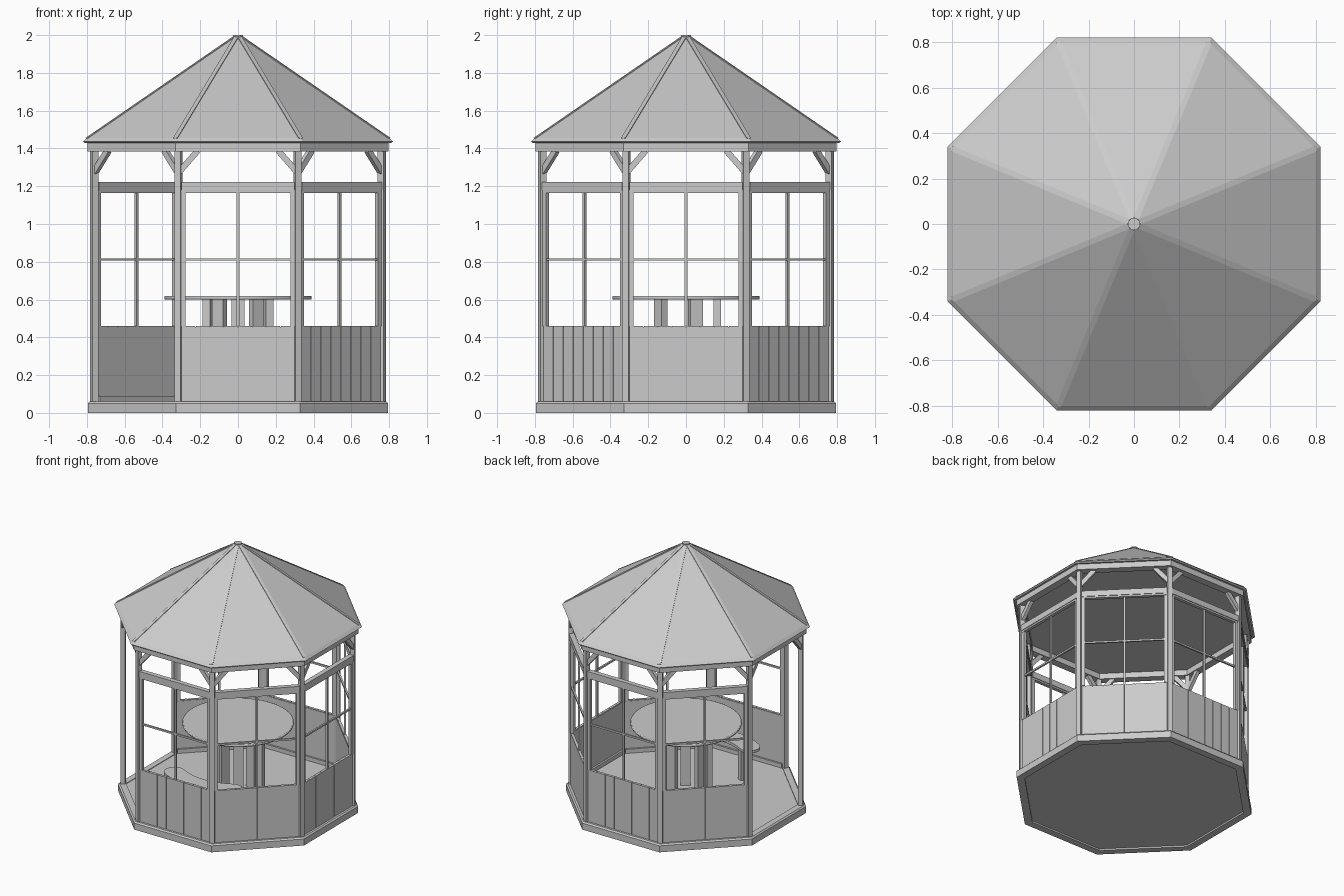
import bpy, bmesh, math
from mathutils import Matrix, Vector

if "Cube" in bpy.data.objects:
    bpy.data.objects.remove(bpy.data.objects["Cube"])

C8 = math.cos(math.pi / 8)
AP = 0.76                      # distance from centre to wall line
WALLS = range(6)               # two of the eight sides are left open


def finish(name, bm):
    bmesh.ops.recalc_face_normals(bm, faces=bm.faces)
    me = bpy.data.meshes.new(name)
    bm.to_mesh(me)
    bm.free()
    ob = bpy.data.objects.new(name, me)
    bpy.context.collection.objects.link(ob)
    return ob


def turn(k):
    return Matrix.Rotation(k * math.pi / 4, 4, 'Z')


def boxes(name, items):
    """items: (matrix, centre, size, tilt about y)"""
    bm = bmesh.new()
    for m, c, s, tilt in items:
        mat = (m @ Matrix.Translation(c) @ Matrix.Rotation(tilt, 4, 'Y')
               @ Matrix.Diagonal((*s, 1)))
        bmesh.ops.create_cube(bm, size=1, matrix=mat)
    return finish(name, bm)


def octagon(name, profile):
    """Sweep a closed (apothem, z) profile round eight sides"""
    bm = bmesh.new()
    rings = []
    for k in range(8):
        a = math.radians(22.5 + 45 * k)
        rings.append([bm.verts.new((r / C8 * math.cos(a), r / C8 * math.sin(a), z))
                      for r, z in profile])
    n = len(profile)
    for k in range(8):
        p, q = rings[k], rings[(k + 1) % 8]
        for i in range(n):
            j = (i + 1) % n
            bm.faces.new((p[i], p[j], q[j], q[i]))
    return finish(name, bm)


def extrude_outline(name, pts, z0, z1):
    bm = bmesh.new()
    f = bm.faces.new([bm.verts.new((x, y, z0)) for x, y in pts])
    r = bmesh.ops.extrude_face_region(bm, geom=[f])
    bmesh.ops.translate(bm, vec=(0, 0, z1 - z0),
                        verts=[v for v in r['geom'] if isinstance(v, bmesh.types.BMVert)])
    return finish(name, bm)


def oct_pts(ap):
    return [(ap / C8 * math.cos(math.radians(22.5 + 45 * k)),
             ap / C8 * math.sin(math.radians(22.5 + 45 * k))) for k in range(8)]


# base and floor
octagon("base_rim", [(0.74, 0), (0.795, 0), (0.795, 0.05), (0.785, 0.06), (0.74, 0.06)])
extrude_outline("floor", oct_pts(0.742), 0.012, 0.055)

# corner posts
corner = [turn(k) @ Matrix.Rotation(math.pi / 8, 4, 'Z') for k in range(8)]
boxes("corner_posts", [(m, (0, -AP / C8, 0.735), (0.034, 0.034, 1.36), 0) for m in corner])

# beam under the eaves
octagon("eave_beam", [(AP - 0.02, 1.385), (AP + 0.037, 1.385), (AP + 0.037, 1.432), (AP - 0.02, 1.432)])

# diagonal braces
boxes("braces", [(turn(k), (s * 0.262, -AP, 1.332), (0.15, 0.026, 0.032), s * math.radians(49))
                 for k in range(8) for s in (-1, 1)])

# lower plank panels
n, w = 8, 0.60 / 8
boxes("wall_planks", [(turn(k), (-0.30 + (i + 0.5) * w, -AP + 0.001, 0.26), (w - 0.003, 0.02, 0.40), 0)
                      for k in WALLS for i in range(n)])
boxes("wall_backing", [(turn(k), (0, -AP + 0.004, 0.258), (0.60, 0.018, 0.395), 0) for k in WALLS])
boxes("wall_bottom_rails", [(turn(k), (0, -AP + 0.012, 0.075), (0.60, 0.03, 0.03), 0) for k in WALLS])

# window frames with cross bars
parts = []
for k in WALLS:
    m = turn(k)
    parts += [(m, (s * 0.29, -AP, 0.82), (0.024, 0.024, 0.72), 0) for s in (-1, 1)]
    parts += [(m, (0, -AP, 0.815), (0.014, 0.014, 0.71), 0),
              (m, (0, -AP, 0.812), (0.57, 0.013, 0.013), 0)]
boxes("window_frames", parts)
boxes("top_rails", [(turn(k), (0, -AP, 1.2), (0.60, 0.036, 0.045), 0) for k in WALLS]
      + [(turn(k), (0, -AP, 1.172), (0.60, 0.026, 0.014), 0) for k in WALLS])

# roof with eave edge and a flat ceiling
bm = bmesh.new()
rings = [[bm.verts.new((x, y, z)) for x, y in oct_pts(r)]
         for r, z in ((0.81, 1.428), (0.82, 1.436), (0.80, 1.456), (0.02, 1.992))]
for a, b in zip(rings, rings[1:]):
    for i in range(8):
        j = (i + 1) % 8
        bm.faces.new((a[i], a[j], b[j], b[i]))
bm.faces.new(rings[0])
bm.faces.new(rings[-1])
finish("roof", bm)

# slim ridge strips
lo, hi = Vector((0, -0.80 / C8, 1.453)), Vector((0, -0.022 / C8, 1.988))
pitch = math.atan2(hi.z - lo.z, hi.y - lo.y)
bm = bmesh.new()
for m in corner:
    mat = (m @ Matrix.Translation((lo + hi) / 2) @ Matrix.Rotation(pitch, 4, 'X')
           @ Matrix.Diagonal((0.024, (hi - lo).length, 0.008, 1)))
    bmesh.ops.create_cube(bm, size=1, matrix=mat)
finish("roof_ridges", bm)
extrude_outline("roof_cap", oct_pts(0.026), 1.97, 2.0)

# round table
bpy.ops.mesh.primitive_cylinder_add(vertices=64, radius=0.39, depth=0.02, location=(0, 0, 0.61))
top = bpy.context.object
top.name = "table_top"
bev = top.modifiers.new("edge", 'BEVEL')
bev.width, bev.segments, bev.limit_method = 0.006, 2, 'ANGLE'
bpy.ops.object.shade_smooth_by_angle()
boxes("table_legs", [(Matrix.Rotation(math.radians(72 * i), 4, 'Z'), (0, 0.165, 0.328),
                      (0.07, 0.04, 0.546), 0) for i in range(5)])

# curved bench with rounded ends, on two legs
az, r, hw, span = 270, 0.49, 0.075, 30
pts = []
for i in range(17):                                   # outer edge
    a = math.radians(az - span + 2 * span * i / 16)
    pts.append(((r + hw) * math.cos(a), (r + hw) * math.sin(a)))
for end, start in ((1, 0), (-1, 180)):
    e = math.radians(az + end * span)
    for i in range(1, 8):                             # rounded end
        t = e + math.radians(start + 180 * i / 8)
        pts.append((r * math.cos(e) + hw * math.cos(t), r * math.sin(e) + hw * math.sin(t)))
    if end == 1:
        for i in range(17):                           # inner edge
            a = math.radians(az + span - 2 * span * i / 16)
            pts.append(((r - hw) * math.cos(a), (r - hw) * math.sin(a)))
extrude_outline("bench_seat", pts, 0.31, 0.33)
boxes("bench_legs", [(Matrix.Rotation(math.radians(az + d), 4, 'Z'), (r, 0, 0.183),
                      (0.09, 0.04, 0.256), 0) for d in (-22, 22)])
